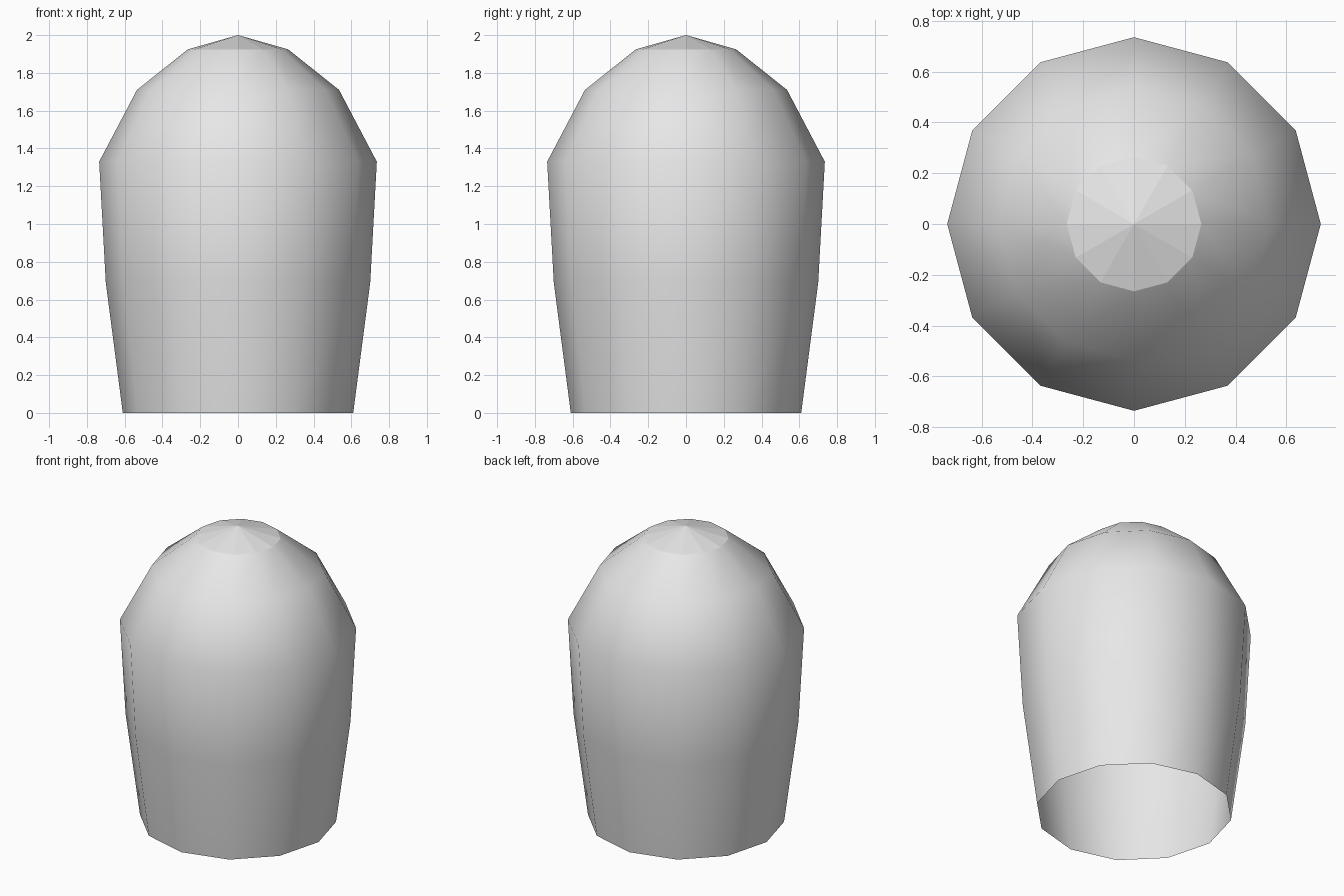
import bpy
import bmesh
from math import cos, sin, tau

if "Cube" in bpy.data.objects:
    bpy.data.objects.remove(bpy.data.objects["Cube"], do_unlink=True)

SIDES = 12
# Radius and height of each ring, from the open base to the cap
PROFILE = [(0.61, 0), (0.70, 0.69), (0.735, 1.33), (0.535, 1.71), (0.265, 1.925)]
TIP_HEIGHT = 2.0

grey = bpy.data.materials.new("light grey")
grey.use_nodes = True
colour = (0.8, 0.8, 0.8, 1)
grey.diffuse_color = colour
grey.node_tree.nodes["Principled BSDF"].inputs["Base Color"].default_value = colour

bm = bmesh.new()
rings = [[bm.verts.new((r * cos(tau * i / SIDES), r * sin(tau * i / SIDES), z))
          for i in range(SIDES)] for r, z in PROFILE]
tip = bm.verts.new((0, 0, TIP_HEIGHT))

# Smooth wall, open at the bottom
for low, high in zip(rings, rings[1:]):
    for i in range(SIDES):
        j = (i + 1) % SIDES
        bm.faces.new((low[i], low[j], high[j], high[i])).smooth = True

# Faceted cap
for i in range(SIDES):
    bm.faces.new((rings[-1][i], rings[-1][(i + 1) % SIDES], tip)).smooth = False

mesh = bpy.data.meshes.new("domed_shell")
bm.to_mesh(mesh)
bm.free()
mesh.materials.append(grey)
shell = bpy.data.objects.new("domed_shell", mesh)
bpy.context.collection.objects.link(shell)
